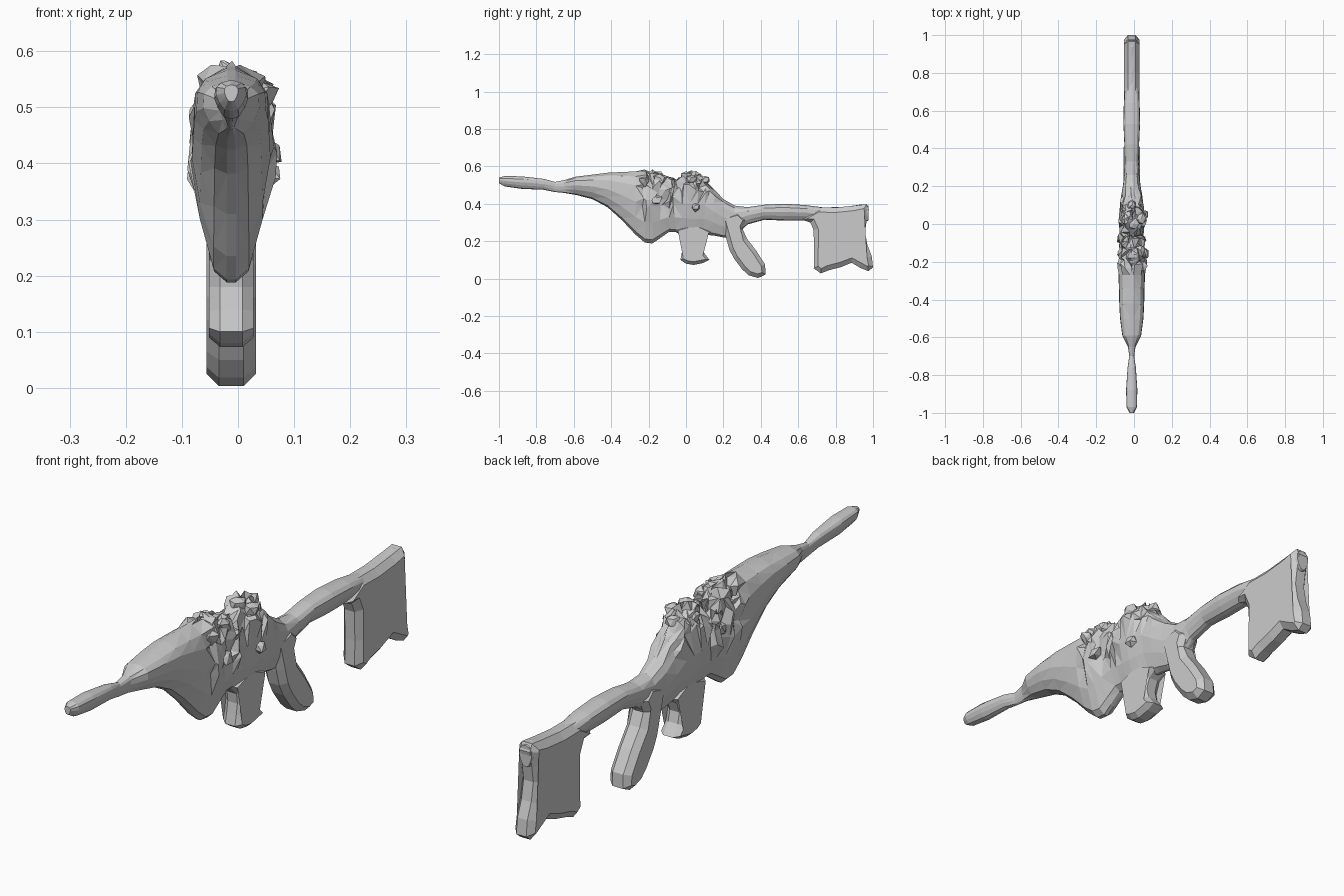
import bpy, bmesh, random
from mathutils import Vector

if "Cube" in bpy.data.objects:
    bpy.data.objects.remove(bpy.data.objects["Cube"])

random.seed(4)
CX = -0.012  # the model's mid-plane sits slightly off x = 0


def finish(name, bm):
    bmesh.ops.recalc_face_normals(bm, faces=bm.faces)
    mesh = bpy.data.meshes.new(name)
    bm.to_mesh(mesh)
    bm.free()
    ob = bpy.data.objects.new(name, mesh)
    bpy.context.collection.objects.link(ob)
    return ob


# half cross-section: (height fraction, width fraction), keel to crown
HALF = [(0, 0.12), (.05, .45), (.28, .8), (.52, 1), (.78, .97), (.92, .7), (1, .12)]


def loft(stations):
    """Skin faceted rings along y from (y, bottom, top, half width)."""
    bm = bmesh.new()
    rings = []
    for y, zb, zt, hw in stations:
        right = [(CX + w * hw, y, zb + t * (zt - zb)) for t, w in HALF]
        left = [(CX - w * hw, y, zb + t * (zt - zb)) for t, w in reversed(HALF)]
        rings.append([bm.verts.new(p) for p in right + left])
    n = len(rings[0])
    for a, b in zip(rings, rings[1:]):
        for i in range(n):
            j = (i + 1) % n
            bm.faces.new((a[i], a[j], b[j], b[i]))
    bm.faces.new(rings[0])
    bm.faces.new(rings[-1])
    return bm


def pillow(name, outline, hw, inset):
    """Puffy slab from a counter-clockwise side outline (y, z)."""
    bm = bmesh.new()
    pts = [Vector(p) for p in outline]
    n = len(pts)
    inner = []
    for i, p in enumerate(pts):
        a = (p - pts[i - 1]).normalized()
        b = (pts[(i + 1) % n] - p).normalized()
        m = Vector((-(a + b).y, (a + b).x)).normalized()
        inner.append(p + m * inset)
    rings = []
    for x, loop in ((-hw, inner), (-hw * .5, pts), (hw * .5, pts), (hw, inner)):
        rings.append([bm.verts.new((CX + x, p.x, p.y)) for p in loop])
    for a, b in zip(rings, rings[1:]):
        for i in range(n):
            j = (i + 1) % n
            bm.faces.new((a[i], a[j], b[j], b[i]))
    caps = [bm.faces.new(rings[0]), bm.faces.new(rings[-1])]
    bmesh.ops.triangulate(bm, faces=caps)
    return finish(name, bm)


# barrel, swollen fore-end, receiver and rear bar
PROFILE = [
    (-1.0, .51, .54, .012), (-.97, .493, .548, .027), (-.88, .48, .547, .03),
    (-.76, .475, .533, .022), (-.7, .463, .517, .013), (-.65, .458, .527, .02),
    (-.59, .448, .545, .05), (-.5, .425, .556, .062), (-.42, .382, .566, .066),
    (-.34, .31, .57, .068), (-.27, .235, .573, .07), (-.22, .193, .578, .07),
    (-.18, .188, .58, .068), (-.14, .215, .57, .067), (-.09, .25, .53, .066),
    (-.06, .25, .525, .064), (-.02, .235, .555, .066), (.02, .225, .565, .068),
    (.06, .225, .555, .066), (.1, .235, .535, .062), (.15, .23, .475, .056),
    (.2, .22, .425, .047), (.26, .225, .39, .04), (.33, .29, .382, .037),
    (.42, .315, .395, .039), (.53, .31, .4, .044), (.64, .31, .393, .042),
    (.74, .29, .38, .034), (.86, .29, .385, .036), (.94, .3, .397, .036),
    (.975, .31, .39, .026)]
body = loft(PROFILE)


# crumpled zone on the upper receiver
def in_zone(p):
    low = .36 if p.y < -.05 else .42
    return -.26 < p.y < .17 and p.z > low


zone = [e for e in body.edges if all(in_zone(v.co) for v in e.verts)]
bmesh.ops.subdivide_edges(body, edges=zone, cuts=1, use_grid_fill=True)
bmesh.ops.triangulate(body, faces=[f for f in body.faces if len(f.verts) > 3])
for v in body.verts:
    if in_zone(v.co):
        r = random.uniform
        s = .45 if v.co.y > .08 else 1
        v.co.x += s * r(-.017, .014) * (1 if v.co.x > CX else -1)
        v.co.y += s * r(-.016, .016)
        v.co.z = min(.583, v.co.z + s * r(-.024, .018))
finish("receiver_and_barrel", body)

# jagged shards scattered over the crumpled zone
for i, (x, y, z, r) in enumerate([
        (.045, -.22, .52, .03), (.05, -.16, .42, .032), (.035, -.14, .53, .034),
        (-.05, -.2, .5, .03), (-.055, -.12, .43, .03), (-.045, .02, .52, .032),
        (.04, .03, .53, .032), (0, 0, .548, .03), (-.012, .1, .53, .028),
        (.055, .05, .385, .025)]):
    bm = bmesh.new()
    bmesh.ops.create_icosphere(bm, subdivisions=1, radius=r)
    for v in bm.verts:
        v.co *= random.uniform(.65, 1.2)
        v.co += Vector((x, y, z))
        v.co.z = min(v.co.z, .583)
        v.co.x = max(-.08, min(.08, v.co.x))
    finish(f"crumpled_shard_{i + 1}", bm)

# short flared foregrip
pillow("foregrip", [
    (-.03, .1), (.0, .08), (.04, .073), (.09, .083), (.125, .1), (.095, .14),
    (.085, .18), (.1, .22), (.14, .25), (.05, .3), (-.06, .26), (-.02, .22),
    (-.015, .18), (-.022, .14)], .04, .017)

# raked pistol grip
pillow("pistol_grip", [
    (.215, .215), (.232, .155), (.255, .11), (.3, .05), (.335, .018), (.385, .003),
    (.425, .022), (.423, .075), (.375, .15), (.325, .215), (.303, .265),
    (.325, .315), (.28, .36), (.19, .33)], .044, .022)

# shoulder stock with notched lower edge
pillow("shoulder_stock", [
    (.62, .315), (.665, .3), (.682, .26), (.685, .15), (.683, .055), (.72, .028),
    (.765, .045), (.83, .062), (.885, .085), (.93, .058), (.975, .04), (1.0, .06),
    (.993, .12), (.97, .18), (.957, .25), (.966, .31), (.978, .37), (.965, .398),
    (.9, .39), (.8, .38), (.7, .38)], .041, .026)
